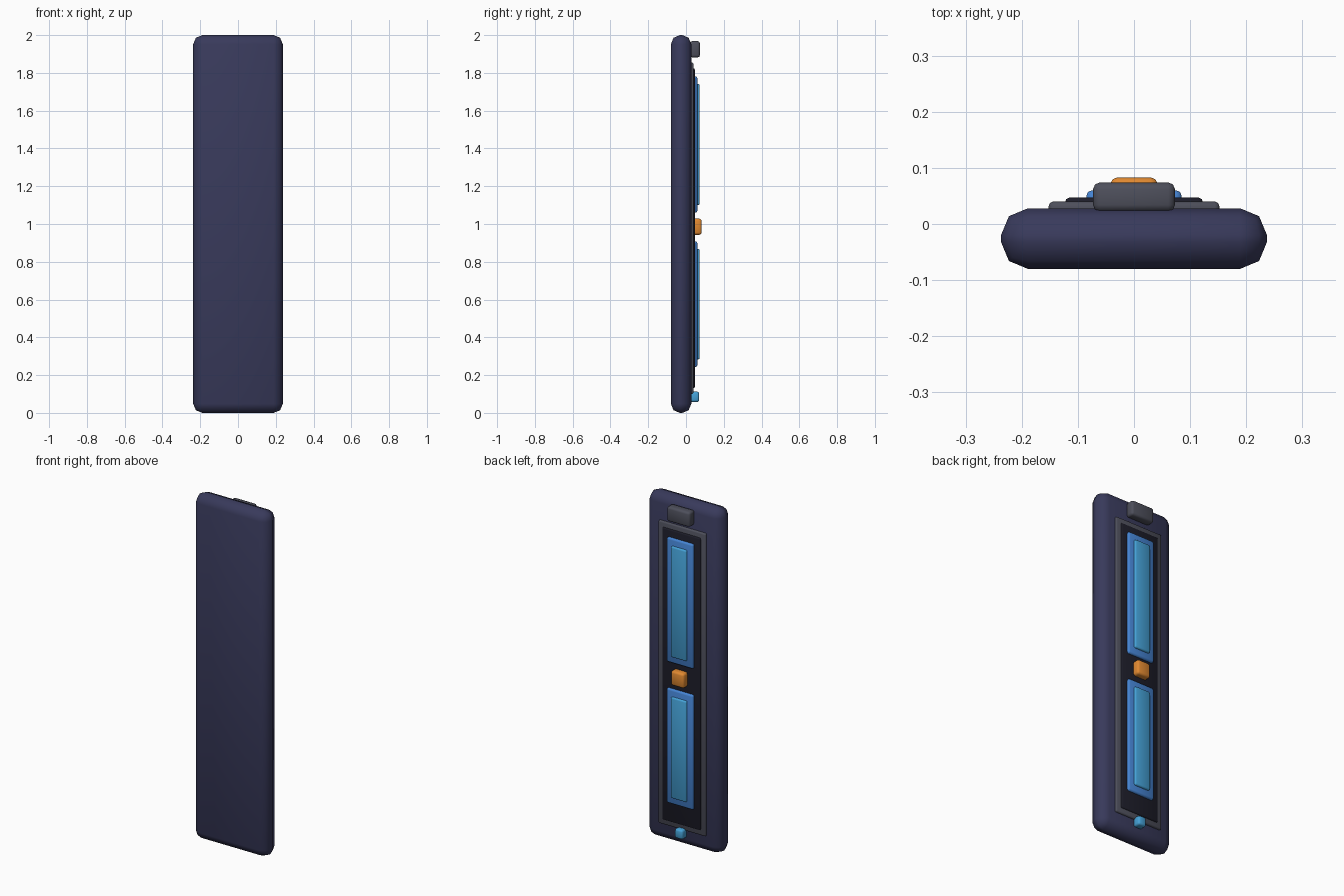
import bpy, math

if "Cube" in bpy.data.objects:
    bpy.data.objects.remove(bpy.data.objects["Cube"])


def material(name, rgb):
    m = bpy.data.materials.new(name)
    m.diffuse_color = (*rgb, 1)
    m.use_nodes = True
    m.node_tree.nodes["Principled BSDF"].inputs["Base Color"].default_value = m.diffuse_color
    return m


navy = material("navy", (0.04, 0.042, 0.105))
grey = material("dark_grey", (0.075, 0.078, 0.105))
black = material("near_black", (0.012, 0.012, 0.022))
blue = material("blue", (0.06, 0.23, 0.65))
light = material("light_blue", (0.06, 0.36, 0.68))
orange = material("orange", (0.75, 0.25, 0.03))


def block(name, half_x, y0, y1, z0, z1, bevel, mat):
    """Rounded box centred on x = 0."""
    bpy.ops.mesh.primitive_cube_add(size=1, location=(0, (y0 + y1) / 2, (z0 + z1) / 2))
    o = bpy.context.object
    o.name = name
    o.scale = (2 * half_x, y1 - y0, z1 - z0)
    bpy.ops.object.transform_apply(location=False, rotation=False, scale=True)
    b = o.modifiers.new("rounding", "BEVEL")
    b.width = bevel
    b.segments = 2
    bpy.ops.object.modifier_apply(modifier=b.name)
    o.data.materials.append(mat)
    bpy.ops.object.shade_smooth_by_angle(angle=math.radians(50))
    return o


# main slab
block("body", 0.237, -0.08, 0.028, 0.0, 2.0, 0.048, navy)

# layered back panel
block("back_frame", 0.152, 0.005, 0.040, 0.10, 1.855, 0.008, grey)
block("back_recess", 0.123, 0.015, 0.047, 0.13, 1.825, 0.008, black)

# two window strips, each with a raised lighter inlay
for label, z0, z1 in (("lower", 0.243, 0.908), ("upper", 1.06, 1.782)):
    block(label + "_strip", 0.085, 0.02, 0.060, z0, z1, 0.010, blue)
    block(label + "_inlay", 0.050, 0.03, 0.072, z0 + 0.04, z1 - 0.04, 0.008, light)

# centre button, top block and bottom indicator
block("centre_button", 0.042, 0.023, 0.083, 0.943, 1.028, 0.012, orange)
block("top_block", 0.073, 0.022, 0.074, 1.882, 1.968, 0.012, grey)
block("bottom_indicator", 0.025, 0.022, 0.070, 0.058, 0.112, 0.010, light)
